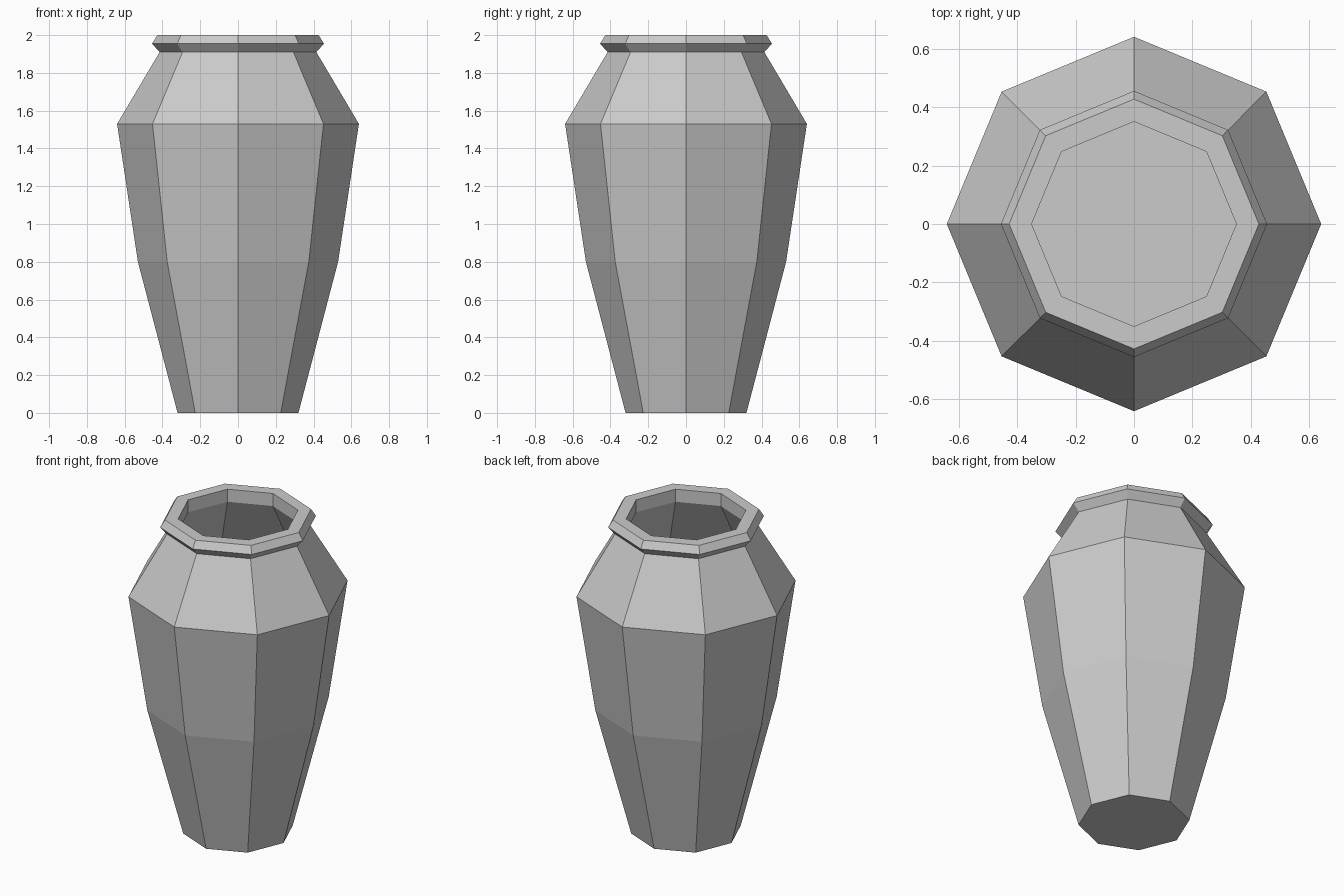
import bpy, bmesh
from math import cos, sin, pi

if "Cube" in bpy.data.objects:
    bpy.data.objects.remove(bpy.data.objects["Cube"])

SIDES = 8

# Vase section (radius, height): outer wall from the foot up, over the lip, down the inside
profile = [
    (0.32, 0.0), (0.53, 0.80), (0.64, 1.53),      # foot, belly, shoulder
    (0.415, 1.91), (0.455, 1.955), (0.427, 2.0),  # neck and flared lip
    (0.35, 2.0), (0.35, 1.92),                    # mouth
    (0.57, 1.53), (0.47, 0.80),                   # inner wall down to the floor
]

bm = bmesh.new()
rings = [[bm.verts.new((r * cos(2 * pi * i / SIDES), r * sin(2 * pi * i / SIDES), z))
          for i in range(SIDES)] for r, z in profile]

# Walls between neighbouring rings
for a, b in zip(rings, rings[1:]):
    for i in range(SIDES):
        j = (i + 1) % SIDES
        bm.faces.new((a[i], a[j], b[j], b[i]))

# Underside and inner floor
bm.faces.new(rings[0][::-1])
bm.faces.new(rings[-1])
bmesh.ops.recalc_face_normals(bm, faces=bm.faces)

mesh = bpy.data.meshes.new("vase")
bm.to_mesh(mesh)
bm.free()
bpy.context.collection.objects.link(bpy.data.objects.new("vase", mesh))
